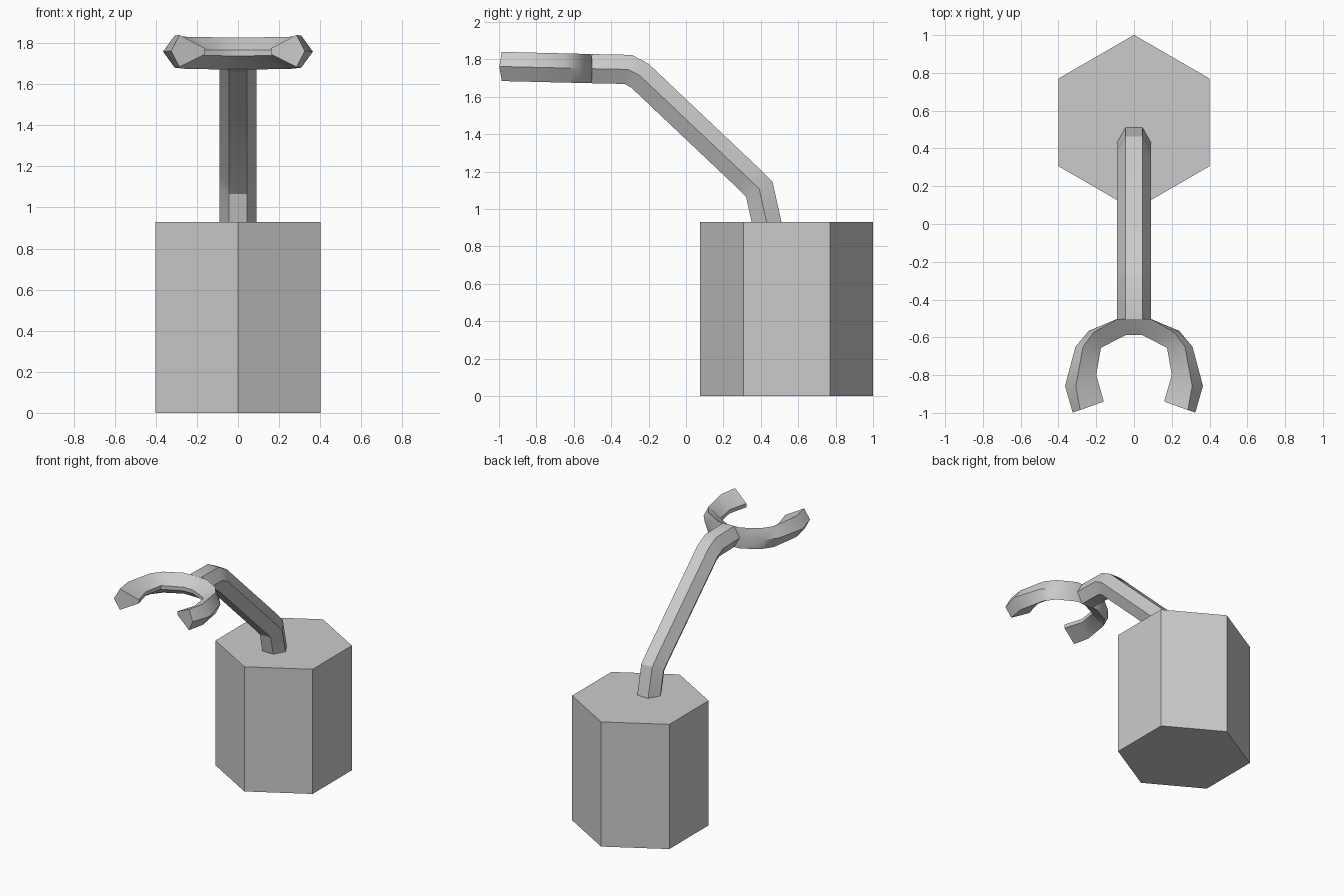
import bpy, bmesh, math
from mathutils import Vector

if "Cube" in bpy.data.objects:
    bpy.data.objects.remove(bpy.data.objects["Cube"])


def make(name, bm, smooth=True):
    bmesh.ops.recalc_face_normals(bm, faces=bm.faces)
    mesh = bpy.data.meshes.new(name)
    bm.to_mesh(mesh)
    bm.free()
    ob = bpy.data.objects.new(name, mesh)
    bpy.context.collection.objects.link(ob)
    if smooth:
        bpy.ops.object.select_all(action='DESELECT')
        ob.select_set(True)
        bpy.context.view_layer.objects.active = ob
        bpy.ops.object.shade_smooth_by_angle(angle=math.radians(30))
    return ob


def loft(name, sections, smooth=True):
    """Skin a row of matching closed sections and cap both ends."""
    bm = bmesh.new()
    rings = [[bm.verts.new(p) for p in s] for s in sections]
    n = len(rings[0])
    for a, b in zip(rings, rings[1:]):
        for i in range(n):
            j = (i + 1) % n
            bm.faces.new((a[i], a[j], b[j], b[i]))
    bm.faces.new(rings[0])
    bm.faces.new(rings[-1])
    return make(name, bm, smooth)


# Hexagonal base block
R = 0.463
hexagon = [(R * math.sin(math.radians(60 * k)), 0.538 + R * math.cos(math.radians(60 * k)))
           for k in range(6)]
loft("base", [[(x, y, z) for x, y in hexagon] for z in (0, 0.93)], smooth=False)

# Bent hexagonal arm, swept along a path in the side plane (y, z)
path = [Vector(p) for p in [(0.442, 0.88), (0.392, 1.105), (0.332, 1.165),
                            (-0.247, 1.713), (-0.31, 1.746), (-0.504, 1.75)]]
arm = []
for i, p in enumerate(path):
    d0 = (p - path[max(i - 1, 0)]).normalized()
    d1 = (path[min(i + 1, len(path) - 1)] - p).normalized()
    t = (d0 + d1).normalized()
    nrm = Vector((t.y, -t.x)) / max(t.dot(d0), t.dot(d1))
    ring = []
    for k in range(6):
        a = math.radians(60 * k)
        q = p + nrm * 0.09 * math.sin(a)
        ring.append((0.09 * math.cos(a), q.x, q.y))
    arm.append(ring)
loft("arm", arm)

# C-shaped claw: outer edge, ridge and inner edge seen from above, right half
stations = [((0.09, -0.503), (0.09, -0.504), (0.04, -0.587)),
            ((0.24, -0.566), (0.215, -0.575), (0.11, -0.622)),
            ((0.31, -0.65), (0.27, -0.65), (0.175, -0.655)),
            ((0.365, -0.857), (0.308, -0.857), (0.20, -0.80)),
            ((0.325, -0.998), (0.285, -0.985), (0.16, -0.94))]


def claw_section(station, side):
    outer, ridge, inner = station
    rows = [(outer, 0), (ridge, 0.078), (inner, 0.014), (inner, -0.014), (ridge, -0.078)]
    return [(side * x, y, 1.75 - 0.024 * (y + 0.5) + h) for (x, y), h in rows]


loft("claw", [claw_section(s, 1) for s in reversed(stations)]
     + [claw_section(s, -1) for s in stations])
